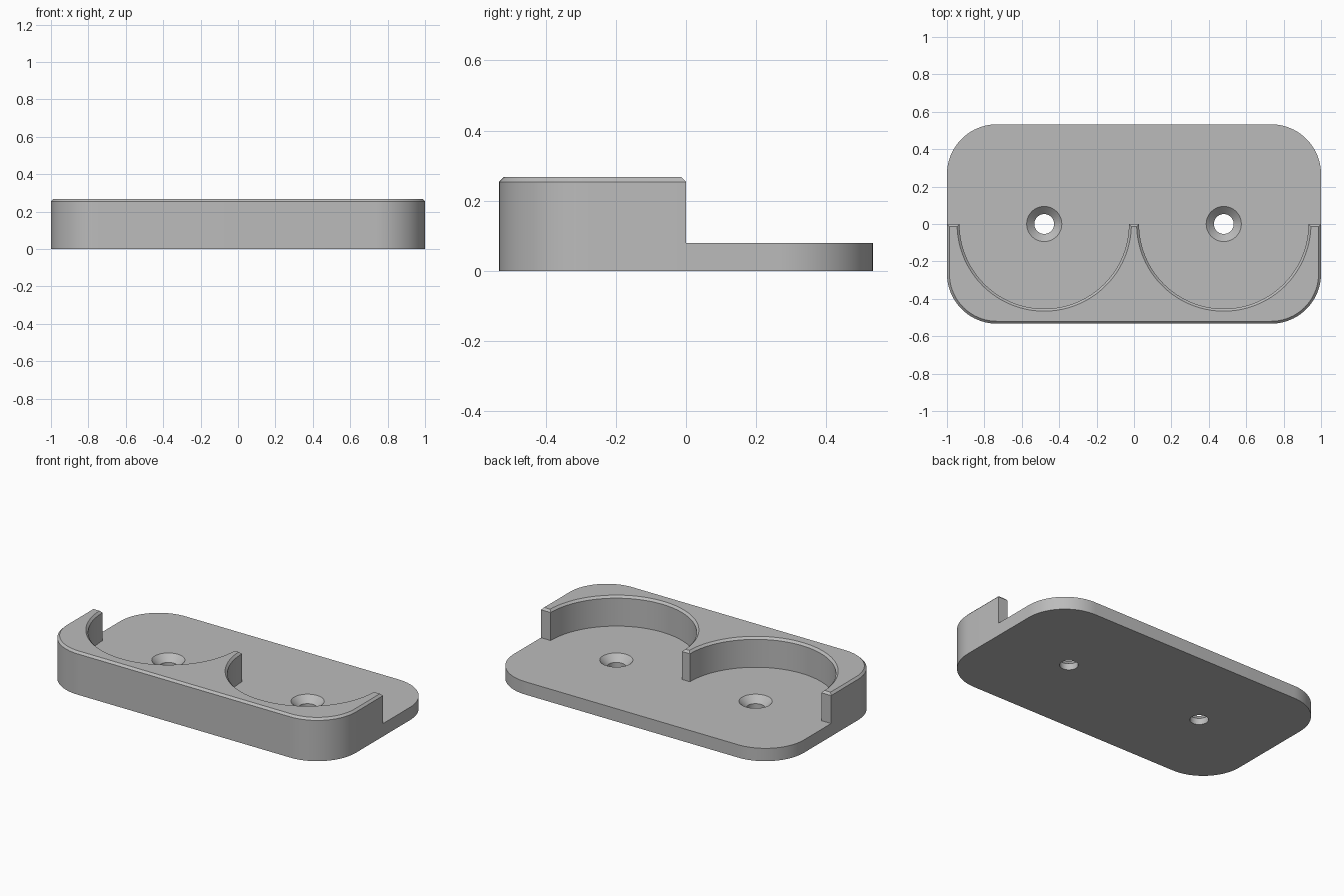
import bpy, bmesh
from math import sin, cos, pi, asin
from mathutils import Vector

cube = bpy.data.objects.get("Cube")
if cube:
    bpy.data.objects.remove(cube, do_unlink=True)

HALF_Y, CORNER = 0.533, 0.267
BASE_Z, TOP_Z, CHAMFER = 0.08, 0.267, 0.013
CUP_X, CUP_R = 0.48, 0.453
HOLE_R, SINK_R, SINK_Z = 0.053, 0.094, 0.04


def arc(cx, cy, r, start, end, n):
    return [(cx + r * cos(start + (end - start) * i / n),
             cy + r * sin(start + (end - start) * i / n)) for i in range(n + 1)]


def front_path(d=0.0):
    """Outer edge from the left end of the wall round the front, inset by d."""
    cx, cy, r = 1 - CORNER, CORNER - HALF_Y, CORNER - d
    return ([(-1 + d, -d)] + arc(-cx, cy, r, pi, 1.5 * pi, 20)
            + arc(cx, cy, r, 1.5 * pi, 2 * pi, 20) + [(1 - d, -d)])


def cup_path(d=0.0):
    """Inner edge of the wall along both round pockets, from +x to -x."""
    r = CUP_R + d
    a = asin(d / r)
    return [p for x in (CUP_X, -CUP_X) for p in arc(x, -d, r, 0, -pi, 64)] if a == 0 else \
           [p for x in (CUP_X, -CUP_X) for p in arc(x, 0, r, -a, a - pi, 64)]


def circle(x, r):
    return arc(x, 0, r, 0, 2 * pi, 48)[:-1]


bm = bmesh.new()


def strip(a, za, b, zb, closed):
    """Band of quads between two paths."""
    va = [bm.verts.new((*p, za)) for p in a]
    vb = [bm.verts.new((*p, zb)) for p in b]
    for i in range(len(a) if closed else len(a) - 1):
        j = (i + 1) % len(a)
        bm.faces.new((va[i], va[j], vb[j], vb[i]))


def fill(loops, z, up):
    """Flat face bounded by the first loop, with the others as holes."""
    edges = []
    for loop in loops:
        vs = [bm.verts.new((*p, z)) for p in loop]
        edges += [bm.edges.new((vs[i - 1], vs[i])) for i in range(len(vs))]
    bmesh.ops.triangle_fill(bm, edges=edges, use_beauty=True,
                            normal=Vector((0, 0, up)))


front, cups = front_path(), cup_path()
back = [(x, -y) for x, y in reversed(front)]
wall, rim = front + cups, front_path(CHAMFER) + cup_path(CHAMFER)

# Base plate: underside, sides and pocket floor
fill([front + back[1:-1], circle(CUP_X, HOLE_R), circle(-CUP_X, HOLE_R)], 0, -1)
strip(front, 0, front, BASE_Z, False)
strip(back, 0, back, BASE_Z, False)
fill([back + cups[::-1], circle(CUP_X, SINK_R), circle(-CUP_X, SINK_R)], BASE_Z, 1)

# Raised wall with a chamfered rim
strip(wall, BASE_Z, wall, TOP_Z - CHAMFER, True)
strip(wall, TOP_Z - CHAMFER, rim, TOP_Z, True)
fill([rim], TOP_Z, 1)

# Countersunk screw holes
for x in (-CUP_X, CUP_X):
    strip(circle(x, HOLE_R), 0, circle(x, HOLE_R), SINK_Z, True)
    strip(circle(x, HOLE_R), SINK_Z, circle(x, SINK_R), BASE_Z, True)

bmesh.ops.remove_doubles(bm, verts=bm.verts, dist=0.0001)
bmesh.ops.recalc_face_normals(bm, faces=bm.faces)
mesh = bpy.data.meshes.new("double_cup_holder")
bm.to_mesh(mesh)
bm.free()
holder = bpy.data.objects.new("double_cup_holder", mesh)
bpy.context.collection.objects.link(holder)

# Plain grey material
grey = bpy.data.materials.new("light_grey")
grey.use_nodes = True
colour = (0.5, 0.5, 0.5, 1)
grey.diffuse_color = colour
grey.node_tree.nodes["Principled BSDF"].inputs["Base Color"].default_value = colour
mesh.materials.append(grey)

bpy.ops.object.select_all(action='DESELECT')
holder.select_set(True)
bpy.context.view_layer.objects.active = holder
bpy.ops.object.shade_smooth_by_angle(angle=pi / 6)
